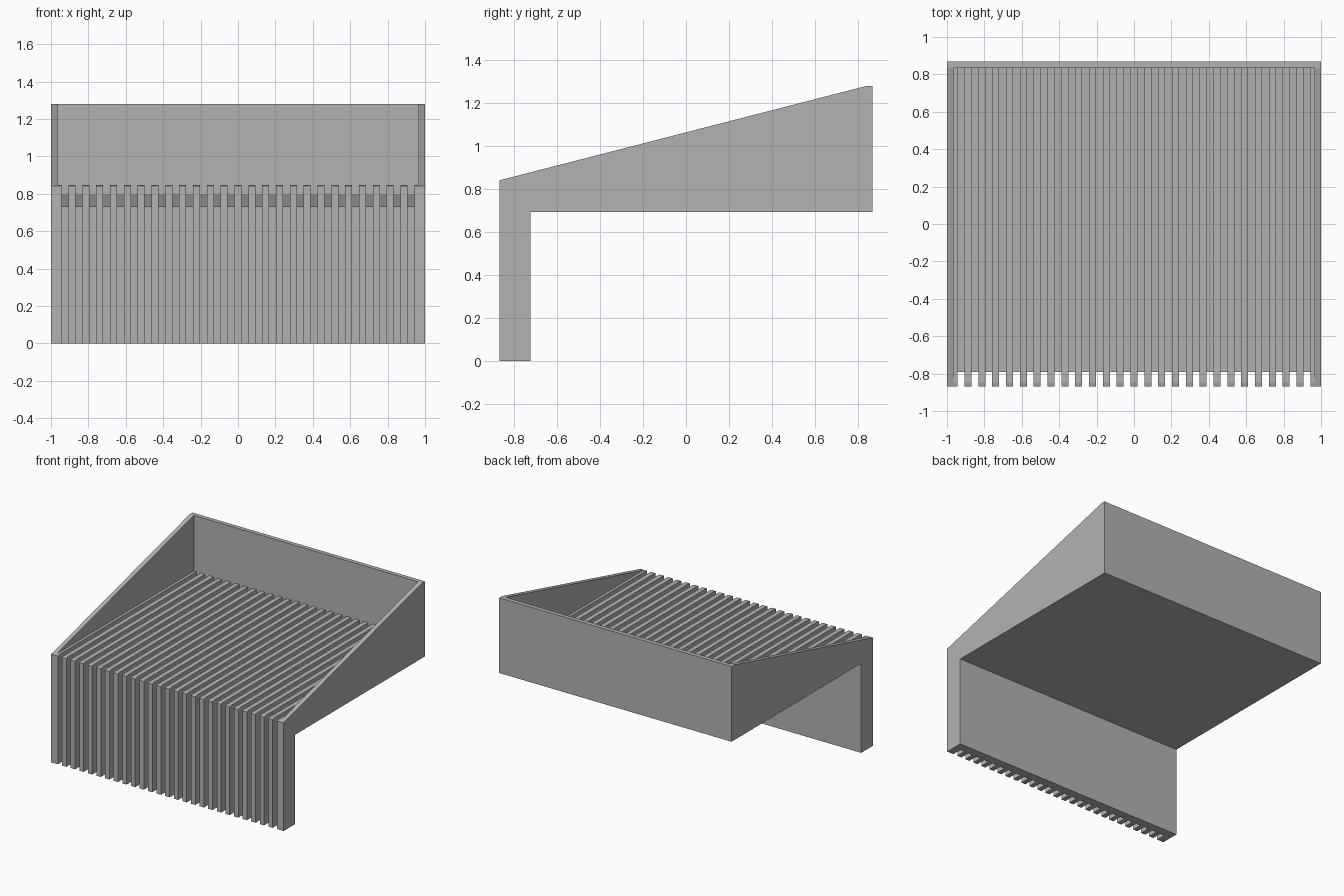
import bpy
import bmesh

cube = bpy.data.objects.get("Cube")
if cube:
    bpy.data.objects.remove(cube, do_unlink=True)

grey = bpy.data.materials.new("plain grey")
grey.use_nodes = True
colour = (0.45, 0.45, 0.45, 1)
grey.diffuse_color = colour
grey.node_tree.nodes["Principled BSDF"].inputs["Base Color"].default_value = colour


def extrude_profiles(name, profile, spans):
    """Extrude one (y, z) side profile across each (x0, x1) span."""
    bm = bmesh.new()
    for x0, x1 in spans:
        face = bm.faces.new([bm.verts.new((x0, y, z)) for y, z in profile])
        ext = bmesh.ops.extrude_face_region(bm, geom=[face])
        verts = [g for g in ext["geom"] if isinstance(g, bmesh.types.BMVert)]
        bmesh.ops.translate(bm, verts=verts, vec=(x1 - x0, 0, 0))
    bmesh.ops.recalc_face_normals(bm, faces=bm.faces)
    mesh = bpy.data.meshes.new(name)
    bm.to_mesh(mesh)
    bm.free()
    mesh.materials.append(grey)
    obj = bpy.data.objects.new(name, mesh)
    bpy.context.collection.objects.link(obj)
    return obj


def cut(body, cutter):
    """Subtract the cutter from the body for good, then drop the cutter."""
    cutter.hide_render = True
    mod = body.modifiers.new("cut", "BOOLEAN")
    mod.operation = "DIFFERENCE"
    mod.solver = "EXACT"
    mod.object = cutter
    bpy.context.view_layer.objects.active = body
    bpy.ops.object.modifier_apply(modifier=mod.name)
    bpy.data.objects.remove(cutter, do_unlink=True)


# Main dimensions
depth = 0.868          # half depth
leg_back = -0.725
underside = 0.695
front_top = 0.842
deck = 0.847
wall_inner = 0.835     # inner face of the back wall

# Solid body: front apron, deck block and sloping side walls
body = extrude_profiles("ribbed_drain_tray", [
    (-depth, 0), (leg_back, 0), (leg_back, underside), (depth, underside),
    (depth, 1.28), (0.835, 1.28), (-depth, front_top)], [(-1, 1)])

# Open tray between the thin side and back walls
tray = extrude_profiles("tray_cutter", [
    (-1, deck), (wall_inner, deck), (wall_inner, 2), (-1, 2)], [(-0.965, 0.965)])
cut(body, tray)

# Grooves down the apron and along the deck, floor falling to the front
count, edge = 26, 0.943
width = 2 * edge / (2 * count - 1)
spans = [(-edge + 2 * i * width, -edge + (2 * i + 1) * width) for i in range(count)]
grooves = extrude_profiles("groove_cutter", [
    (-1, -0.1), (-0.79, -0.1), (-0.79, 0.732), (wall_inner, 0.80),
    (wall_inner, 1), (-1, 1)], spans)
cut(body, grooves)
